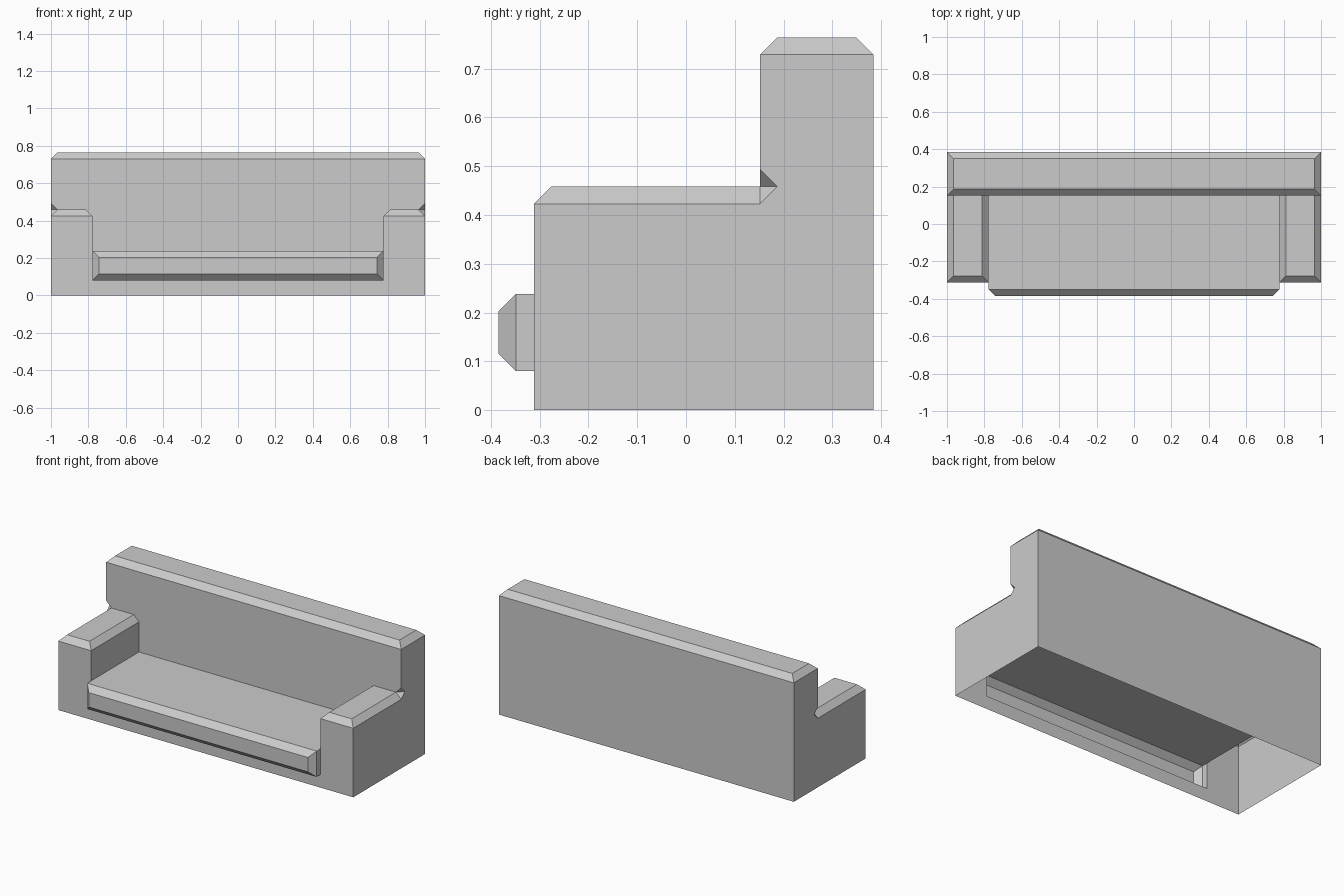
import bpy, bmesh
from mathutils import Vector

if "Cube" in bpy.data.objects:
    bpy.data.objects.remove(bpy.data.objects["Cube"])

B = 0.035                          # chamfer width
W, I = 1.0, 0.778                  # outer half width, inner arm face
F, K, R = -0.312, 0.152, 0.384     # arm front, backrest front, rear
A, H, S, P = 0.458, 0.764, 0.238, 0.08   # arm top, back top, seat top, plinth top


def shell(name, faces, inside):
    """Open-bottomed shell from flat panels, normals facing away from an inner point."""
    bm = bmesh.new()
    for pts in faces:
        bm.faces.new([bm.verts.new(p) for p in pts])
    bmesh.ops.remove_doubles(bm, verts=bm.verts, dist=1e-4)
    for f in bm.faces:
        f.normal_update()
        if f.normal.dot(f.calc_center_median() - Vector(inside)) < 0:
            f.normal_flip()
    me = bpy.data.meshes.new(name)
    bm.to_mesh(me)
    bm.free()
    ob = bpy.data.objects.new(name, me)
    bpy.context.collection.objects.link(ob)


def rect_xy(x0, x1, y0, y1, z):
    return [(x0, y0, z), (x1, y0, z), (x1, y1, z), (x0, y1, z)]


def rect_xz(x0, x1, z0, z1, y):
    return [(x0, y, z0), (x1, y, z0), (x1, y, z1), (x0, y, z1)]


def rect_yz(y0, y1, z0, z1, x):
    return [(x, y0, z0), (x, y1, z0), (x, y1, z1), (x, y0, z1)]


def bridge(a, b):
    n = len(a)
    return [[a[i], a[(i + 1) % n], b[(i + 1) % n], b[i]] for i in range(n)]


# Armrests: chamfered at the front, outer and inner top edges
for side, s in (("right", 1), ("left", -1)):
    low = rect_xy(I, W, F, K, A - B)
    top = rect_xy(I + B, W - B, F + B, K, A)
    faces = [rect_yz(F, K, 0, A - B, W), rect_yz(F, K, S, A - B, I),
             rect_xz(I, W, 0, A - B, F), top]
    faces += [q for i, q in enumerate(bridge(low, top)) if i != 2]
    faces = [[(s * x, y, z) for x, y, z in f] for f in faces]
    shell(side + "_armrest", faces, (s * 0.89, -0.1, 0.2))

# Backrest: chamfered top, small dents where the arm chamfers run into it
low = rect_xy(-W, W, K, R, H - B)
top = rect_xy(-W + B, W - B, K + B, R - B, H)
half = [(W, H - B), (W, A + B), (W - B, A), (I + B, A), (I, A - B), (I, S)]
front = [(x, K, z) for x, z in half] + [(-x, K, z) for x, z in reversed(half)]
faces = [top, front, rect_xz(-W, W, 0, H - B, R)] + bridge(low, top)
for s in (1, -1):
    x = s * W
    upper, deep, lower = (x, K, A + B), (x, K + B, A), (x, K, A - B)
    tip = (s * (W - B), K, A)
    faces += [[(x, K, 0), (x, R, 0), (x, R, H - B), (x, K, H - B), upper, deep, lower],
              [tip, lower, deep], [tip, deep, upper]]
shell("backrest", faces, (0, 0.27, 0.3))

# Seat with protruding chamfered front lip, plus the plinth below
Y = -R + B
outer = rect_xz(-I, I, P, S, Y)
inner = rect_xz(-I + B, I - B, P + B, S - B, -R)
faces = [inner, rect_xy(-I, I, Y, K, S), rect_xy(-I, I, Y, F, P),
         rect_yz(Y, F, P, S, I), rect_yz(Y, F, P, S, -I),
         rect_xz(-I, I, 0, P, F)] + bridge(outer, inner)
shell("seat", faces, (0, -0.1, 0.15))
